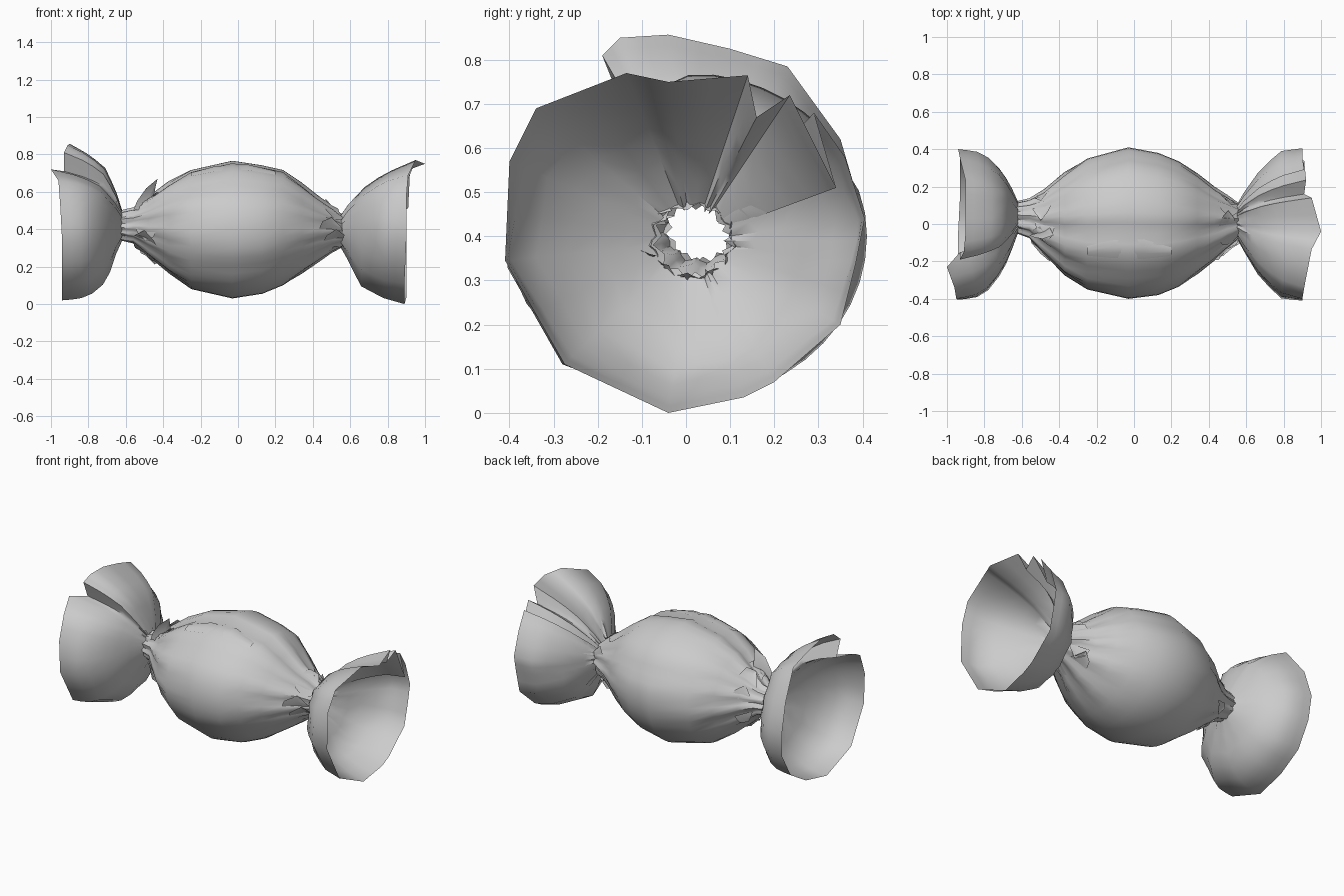
import bpy, bmesh, math, random
from math import sin, cos, pi, atan2

if "Cube" in bpy.data.objects:
    bpy.data.objects.remove(bpy.data.objects["Cube"])

random.seed(4)


def interp(table, x):
    for (x0, *a), (x1, *b) in zip(table, table[1:]):
        if x <= x1:
            t = max(0, (x - x0) / (x1 - x0))
            return [p + (q - p) * t for p, q in zip(a, b)]
    return list(table[-1][1:])


def loft(name, rings, closed=True, angle=50):
    """Skin a list of equal-length point rings."""
    bm = bmesh.new()
    rows = [[bm.verts.new(p) for p in r] for r in rings]
    n = len(rows[0])
    for a, b in zip(rows, rows[1:]):
        for i in range(n if closed else n - 1):
            j = (i + 1) % n
            bm.faces.new((a[i], a[j], b[j], b[i]))
    bmesh.ops.recalc_face_normals(bm, faces=bm.faces)
    me = bpy.data.meshes.new(name)
    bm.to_mesh(me)
    bm.free()
    ob = bpy.data.objects.new(name, me)
    bpy.context.collection.objects.link(ob)
    bpy.ops.object.select_all(action='DESELECT')
    ob.select_set(True)
    bpy.context.view_layer.objects.active = ob
    bpy.ops.object.shade_smooth_by_angle(angle=math.radians(angle))
    return ob


# Wrapper body stations: x, centre y, centre z, half width, half height
BODY = [(-.63, .035, .42, .08, .075), (-.56, .03, .42, .10, .09),
        (-.48, .01, .415, .165, .15), (-.37, 0, .41, .27, .24),
        (-.25, 0, .40, .35, .32), (-.03, .005, .40, .405, .37),
        (.13, 0, .40, .38, .345), (.24, 0, .41, .335, .31),
        (.34, 0, .405, .265, .24), (.43, 0, .40, .19, .17),
        (.50, .01, .40, .135, .12), (.56, .015, .39, .09, .08)]
# Long valleys in the body: angle from the top, width, depth
FOLDS = ((-.13, .1, .07), (-2.2, .16, .03), (1.1, .14, .03), (-.8, .2, .03))


def body_point(x, a, lift=0.0, pleat=0):
    cy, cz, ry, rz = interp(BODY, x)
    k = 1 + lift + pleat
    for a0, w, d in FOLDS:
        diff = (a - a0 + pi) % (2 * pi) - pi
        k -= d * math.exp(-(diff / w) ** 2)
    return (x, cy + ry * k * sin(a), cz + rz * k * cos(a))


N = 44
rings = []
for st in BODY:
    x = st[0]
    amp = .09 * min(1, max(0, (abs(x) - .25) / .25))
    rings.append([body_point(x, 2 * pi * i / N,
                             pleat=amp * ((-1) ** (i // 2)) * sin(i * 1.7) ** 2)
                  for i in range(N)])
loft("candy_body", rings)

# Overlapping fold lying along the top of the body
loft("top_fold", [[body_point(x, -.5 + w * t, lift=.012 + .012 * sin(t * pi))
                   for t in (0, .33, .66, 1)]
                  for x, w in ((-.25, .16), (-.12, .26), (.05, .28), (.2, .14))],
     closed=False)


def fan(name, rim, neck, low, side, high):
    """Flared end: rim points (x, y, z) drawn down to a pleated neck.
    low / side / high give the flare of the underside, flanks and top."""
    nx, ny, nz, nr = neck
    pts = []
    for p, q in zip(rim, rim[1:] + rim[:1]):
        for t in (0, .5):
            pts.append([a + (b - a) * t for a, b in zip(p, q)])
    rings = []
    for u in (0, .1, .2, .32, .5, .68, .85, 1):
        lo, sd, hi = (interp(b, u)[0] for b in (low, side, high))
        ring = []
        for i, (x, y, z) in enumerate(pts):
            a = atan2(y - ny, z - nz)
            c = cos(a)
            s = sd + ((hi if c > 0 else lo) - sd) * abs(c)
            r = nr * (1 + .12 * (-1) ** i)
            y0, z0 = ny + r * sin(a), nz + r * c
            ring.append((nx + (x - nx) * u, y0 + (y - y0) * s, z0 + (z - z0) * s))
        rings.append(ring)
    loft(name, rings)


# Right end with a doubled-over fold at the upper back
right_rim = [(.89, -.04, 0), (.9, .13, .035), (.9, .20, .07), (.9, .35, .2),
             (.9, .385, .34), (.9, .405, .44), (.9, .36, .58), (.91, .29, .68),
             (.91, .34, .51), (.92, .235, .72), (.91, .16, .67), (.95, .14, .765),
             (1.0, -.04, .75), (.95, -.135, .77), (.91, -.34, .69),
             (.9, -.40, .57), (.9, -.41, .345), (.89, -.275, .11)]
fan("right_fan", right_rim, (.55, .015, .39, .08),
    [(0, 0), (.1, .2), (.31, .68), (.66, .89), (1, 1)],
    [(0, 0), (.1, .2), (.35, .62), (.66, .97), (1, 1)],
    [(0, 0), (.1, .2), (.31, .5), (.55, .72), (1, 1)])

# Left end with a crease at the upper front
left_rim = [(-.94, -.04, .02), (-.93, .15, .06), (-.93, .3, .15), (-.93, .385, .3),
            (-.94, .4, .45), (-.93, .35, .62), (-.9, .23, .785), (-.9, .1, .825),
            (-.9, -.04, .857), (-.91, -.15, .85), (-.93, -.19, .81),
            (-.93, -.15, .71), (-1.0, -.23, .72), (-.96, -.34, .66),
            (-.95, -.4, .52), (-.94, -.405, .33), (-.94, -.28, .11)]
fan("left_fan", left_rim, (-.62, .035, .42, .075),
    [(0, 0), (.08, .16), (.25, .68), (.55, .93), (.75, .98), (1, 1)],
    [(0, 0), (.1, .25), (.25, .55), (.5, .85), (.7, .97), (1, 1)],
    [(0, 0), (.1, .25), (.3, .62), (.6, .82), (1, 1)])


# Loose crumpled pleats gathered around both necks
def ruffle(name, side, a, xs, height, width=.3):
    rows = []
    for t in (0, .5, 1):
        h = height * t
        x0, x1 = xs[0] + .02 * t, xs[1] - .01 * t
        row = []
        for k in range(3):
            x = side * (x0 + (x1 - x0) * k / 2)
            p = body_point(x, a + width * t * (.5 + .5 * (k % 2)))
            row.append((p[0], p[1] + h * sin(a), p[2] + h * cos(a)))
        rows.append(row)
    loft(name, rows, closed=False, angle=30)


for side, label in ((-1, "left"), (1, "right")):
    for i in range(9):
        a = 2 * pi * i / 9 + random.uniform(-.2, .2)
        s = random.uniform(.42, .46)
        ruffle(f"{label}_pleat_{i}", side, a, (s, s + random.uniform(.09, .13)),
               random.uniform(.01, .035), random.choice((-.6, .6)))

# Single taller flap standing up at the left neck
loft("standing_flap", [[(-.56, -.06, .50), (-.54, -.07, .55), (-.49, -.08, .62)],
                       [(-.49, -.05, .51), (-.48, -.04, .56), (-.43, -.06, .67)],
                       [(-.44, -.03, .54), (-.45, -.02, .58), (-.44, -.04, .63)]],
     closed=False)
